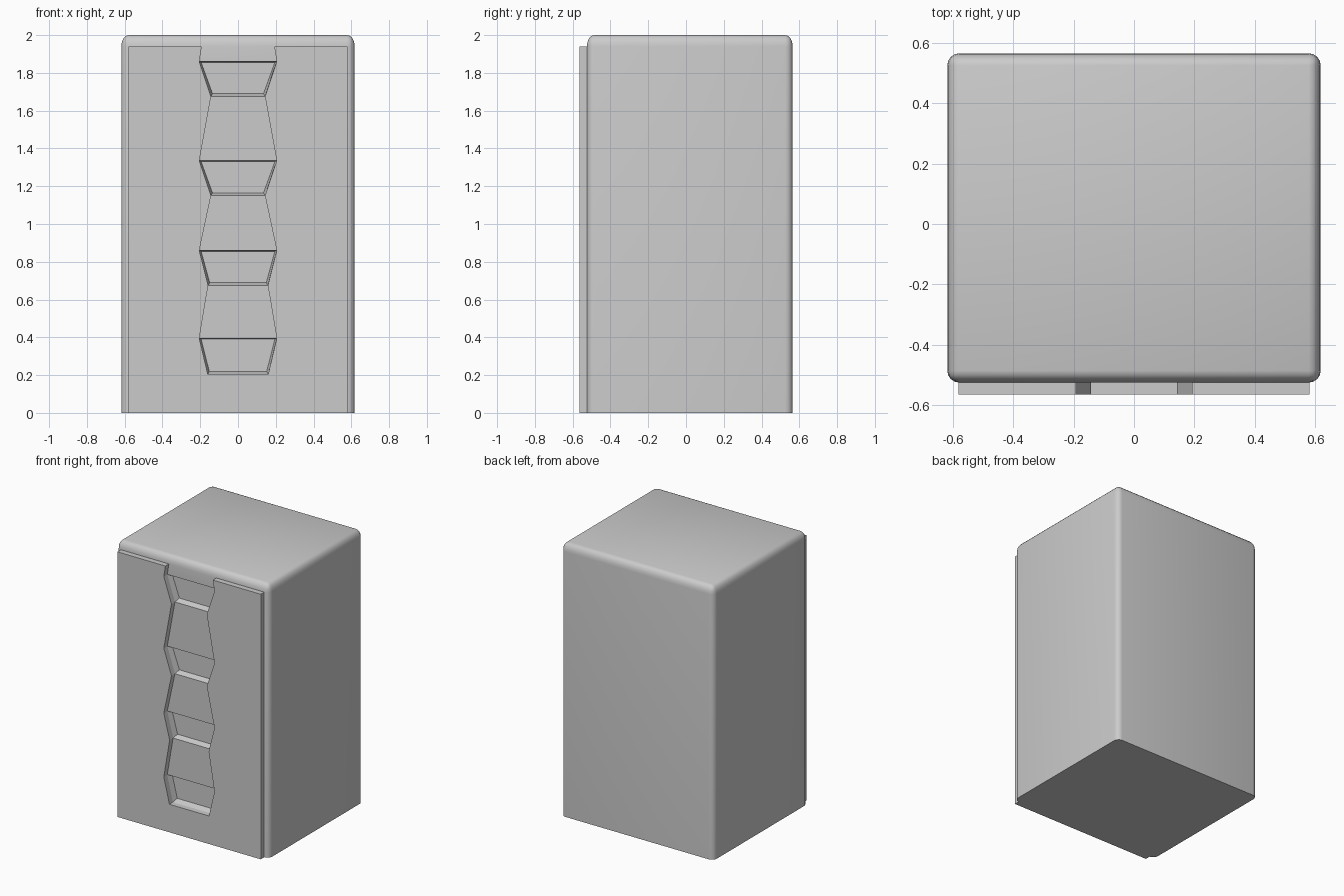
import bpy, bmesh, math

if "Cube" in bpy.data.objects:
    bpy.data.objects.remove(bpy.data.objects["Cube"])

FRONT = -0.525          # front plane of the cabinet body
W, BACK, H = 0.618, 0.565, 2.0


def make_object(name, bm):
    bmesh.ops.recalc_face_normals(bm, faces=bm.faces[:])
    mesh = bpy.data.meshes.new(name)
    bm.to_mesh(mesh)
    bm.free()
    obj = bpy.data.objects.new(name, mesh)
    bpy.context.collection.objects.link(obj)
    return obj


def loft(name, ring_a, ring_b):
    """Solid between two matching rings of points."""
    bm = bmesh.new()
    a = [bm.verts.new(p) for p in ring_a]
    b = [bm.verts.new(p) for p in ring_b]
    n = len(a)
    bm.faces.new(a)
    bm.faces.new(b[::-1])
    for i in range(n):
        j = (i + 1) % n
        bm.faces.new((a[i], b[i], b[j], a[j]))
    return make_object(name, bm)


# cabinet body: edges rounded except around the base, bevel stretched in z
STRETCH = 1.5
bm = bmesh.new()
bmesh.ops.create_cube(bm, size=1)
for v in bm.verts:
    v.co.x *= 2 * W
    v.co.y = BACK if v.co.y > 0 else FRONT
    v.co.z = H / STRETCH if v.co.z > 0 else 0
edges = [e for e in bm.edges if max(v.co.z for v in e.verts) > 0.1]
bmesh.ops.bevel(bm, geom=edges, offset=0.04, segments=4, profile=0.5,
                affect='EDGES', clamp_overlap=True)
for v in bm.verts:
    v.co.z *= STRETCH
body = make_object("cabinet_body", bm)

# finger pockets: (top z, bottom z, top half width, bottom half width)
pockets = [(1.86, 1.675, 0.205, 0.143), (1.335, 1.15, 0.205, 0.143),
           (0.86, 0.675, 0.205, 0.158), (0.395, 0.205, 0.205, 0.16)]
DEPTH = 0.04


def pocket_ring(p, t):
    """Pocket outline at t (0 = body front, 1 = pocket back)."""
    zt, zb, wt, wb = p
    y = FRONT + DEPTH * t
    zt, zb, wt, wb = zt - 0.005 * t, zb + 0.015 * t, wt - 0.01 * t, wb - 0.008 * t
    return [(-wt, y, zt), (wt, y, zt), (wb, y, zb), (-wb, y, zb)]


bpy.context.view_layer.objects.active = body
for p in pockets:
    cutter = loft("pocket_cutter", pocket_ring(p, -0.5), pocket_ring(p, 1))
    cutter.hide_render = True
    mod = body.modifiers.new("pocket", 'BOOLEAN')
    mod.operation = 'DIFFERENCE'
    mod.solver = 'EXACT'
    mod.object = cutter
    bpy.ops.object.modifier_apply(modifier=mod.name)
    bpy.data.objects.remove(cutter)

# smooth the rounded edges only
body.select_set(True)
bpy.ops.object.shade_smooth_by_angle(angle=math.radians(40))

# front panel with the zigzag handle slot open at its top
slot = [(0.192, 1.94)]
for zt, zb, wt, wb in pockets:
    slot += [(wt, zt), (wb, zb)]
half = [(0.58, 0), (0.58, 1.94)] + slot
outline = half + [(-x, z) for x, z in reversed(half)]
loft("front_panel", [(x, FRONT - 0.04, z) for x, z in outline],
     [(x, FRONT, z) for x, z in outline])
